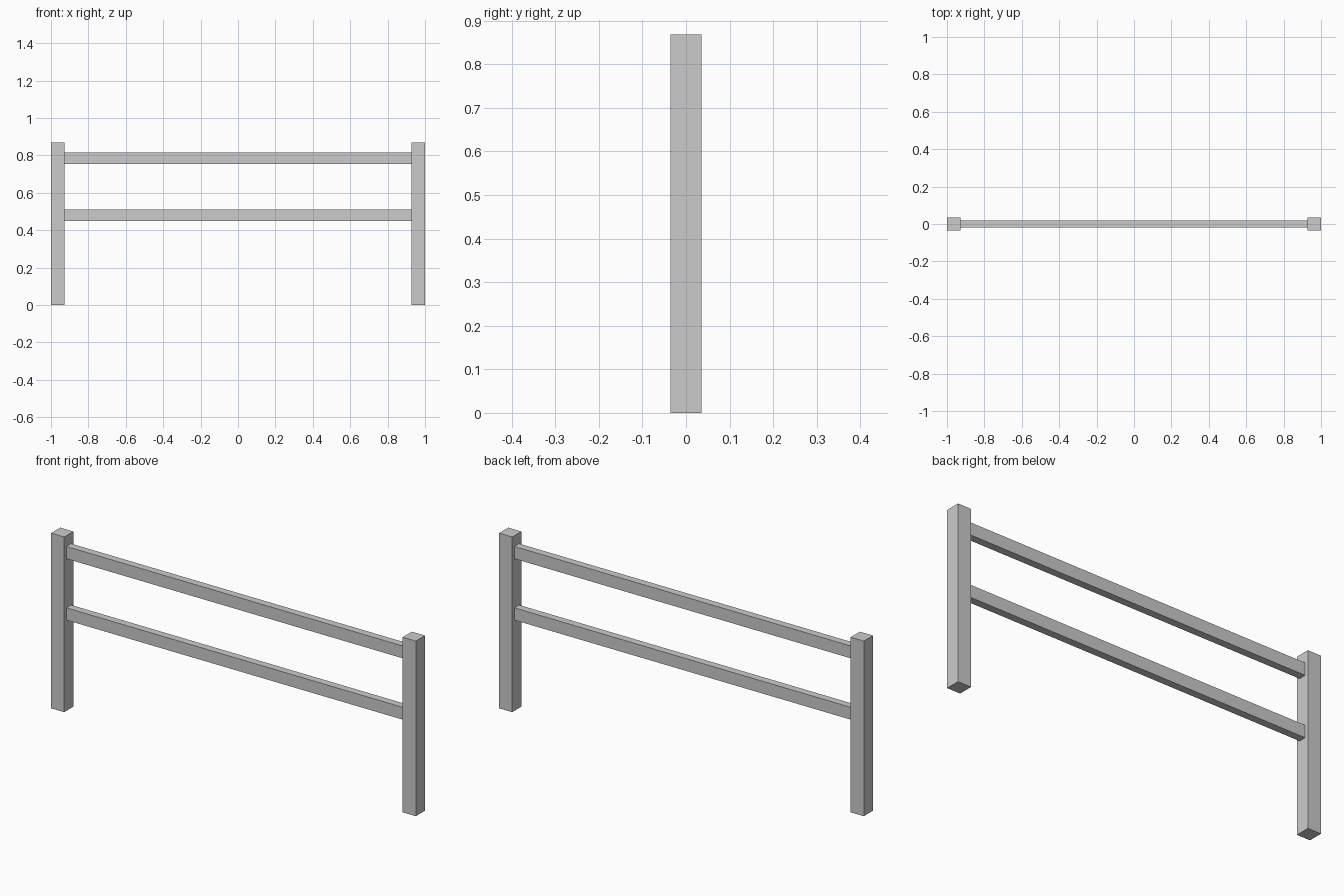
import bpy

if "Cube" in bpy.data.objects:
    bpy.data.objects.remove(bpy.data.objects["Cube"])

POST = 0.072      # square post side
HEIGHT = 0.868    # post height
RAIL_Y = 0.037    # rail thickness
RAIL_Z = 0.061    # rail height


def box(name, size, centre):
    bpy.ops.mesh.primitive_cube_add(size=1, location=centre)
    obj = bpy.context.object
    obj.name = name
    obj.scale = size
    bpy.ops.object.transform_apply(location=False, rotation=False, scale=True)
    return obj


# Square end posts
for side, name in ((-1, "left_post"), (1, "right_post")):
    box(name, (POST, POST, HEIGHT), (side * (1 - POST / 2), 0, HEIGHT / 2))

# Horizontal rails butted between the inner post faces
for z, name in ((0.48, "lower_rail"), (0.784, "upper_rail")):
    box(name, (2 - 2 * POST, RAIL_Y, RAIL_Z), (0, 0, z))
